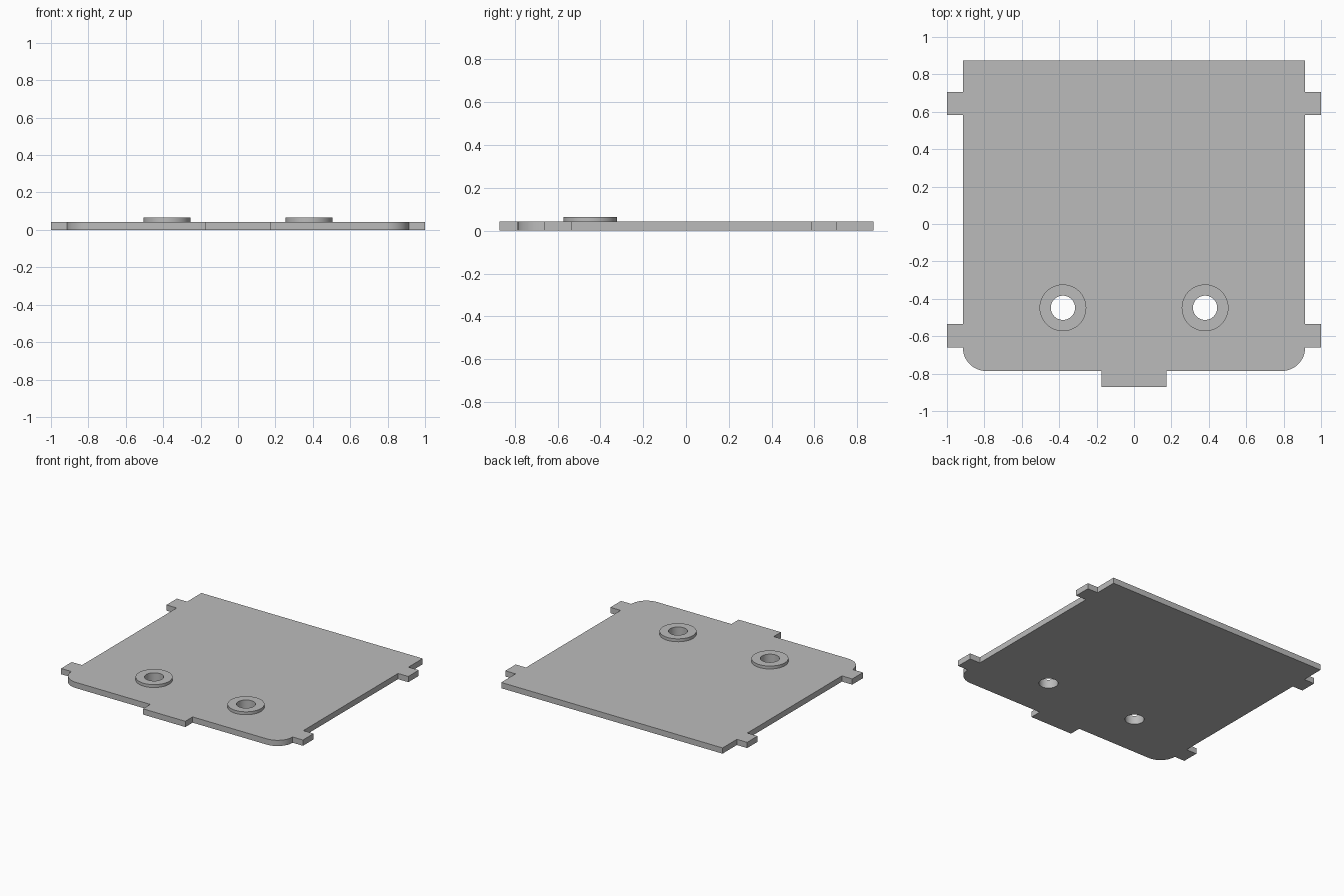
import bpy, bmesh, math

if "Cube" in bpy.data.objects:
    bpy.data.objects.remove(bpy.data.objects["Cube"])

THICK, BOSS_TOP = 0.043, 0.065
HOLE_R, BOSS_R, SEGS = 0.065, 0.125, 48
HOLES = [(-0.38, -0.448), (0.38, -0.448)]

# Right half of the plate outline, front to back, with rounded front corner
half = [(0.175, -0.872), (0.175, -0.786)]
for i in range(13):
    a = math.radians(-90 + 90 * i / 12)
    half.append((0.79 + 0.125 * math.cos(a), -0.661 + 0.125 * math.sin(a)))
half += [(1.0, -0.661), (1.0, -0.535), (0.915, -0.535),
         (0.915, 0.583), (1.0, 0.583), (1.0, 0.706), (0.915, 0.706), (0.915, 0.875)]
outline = half + [(-x, y) for x, y in reversed(half)]


def circle(centre, radius):
    return [(centre[0] + radius * math.cos(math.tau * i / SEGS),
             centre[1] + radius * math.sin(math.tau * i / SEGS)) for i in range(SEGS)]


bm = bmesh.new()


def loop(points, z):
    verts = [bm.verts.new((x, y, z)) for x, y in points]
    edges = [bm.edges.new((v, verts[(i + 1) % len(verts)])) for i, v in enumerate(verts)]
    return verts, edges


def bridge(a, b):
    n = len(a[0])
    for i in range(n):
        j = (i + 1) % n
        bm.faces.new((a[0][i], a[0][j], b[0][j], b[0][i]))


def fill(loops):
    bmesh.ops.triangle_fill(bm, use_beauty=True, edges=[e for l in loops for e in l[1]])


# Plate loops, with bores below and raised ring feet above
bottom, top = loop(outline, 0), loop(outline, THICK)
bores = [loop(circle(c, HOLE_R), 0) for c in HOLES]
feet = [loop(circle(c, BOSS_R), THICK) for c in HOLES]
fill([bottom] + bores)
fill([top] + feet)
bridge(bottom, top)

# Raised rings around the through holes
for c, bore, foot in zip(HOLES, bores, feet):
    rim, lip = loop(circle(c, BOSS_R), BOSS_TOP), loop(circle(c, HOLE_R), BOSS_TOP)
    bridge(foot, rim)
    bridge(rim, lip)
    bridge(lip, bore)

bmesh.ops.recalc_face_normals(bm, faces=bm.faces[:])
mesh = bpy.data.meshes.new("cover_plate")
bm.to_mesh(mesh)
bm.free()
plate = bpy.data.objects.new("cover_plate", mesh)
bpy.context.collection.objects.link(plate)

grey = bpy.data.materials.new("plain grey")
grey.diffuse_color = (0.5, 0.5, 0.5, 1)
grey.use_nodes = True
grey.node_tree.nodes["Principled BSDF"].inputs["Base Color"].default_value = grey.diffuse_color
mesh.materials.append(grey)

bpy.context.view_layer.objects.active = plate
plate.select_set(True)
bpy.ops.object.shade_smooth_by_angle(angle=math.radians(30))
